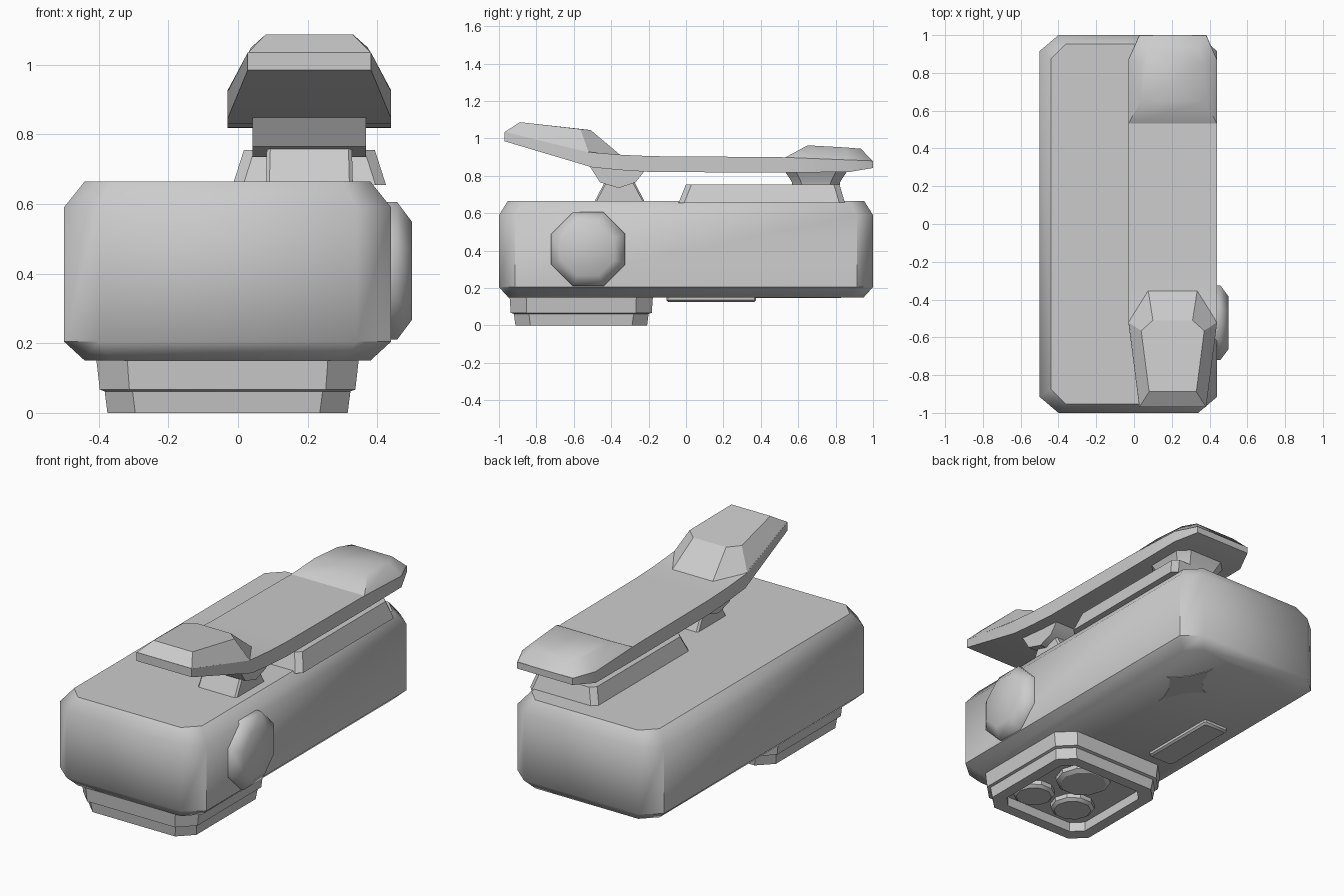
import bpy, bmesh, math

if "Cube" in bpy.data.objects:
    bpy.data.objects.remove(bpy.data.objects["Cube"])


def loft(name, rings, angle=35):
    """Skin a stack of equal-sized rings and cap both ends."""
    bm = bmesh.new()
    vs = [[bm.verts.new(p) for p in r] for r in rings]
    n = len(rings[0])
    for a, b in zip(vs, vs[1:]):
        for i in range(n):
            j = (i + 1) % n
            bm.faces.new((a[i], a[j], b[j], b[i]))
    bm.faces.new(vs[0][::-1])
    bm.faces.new(vs[-1])
    bmesh.ops.recalc_face_normals(bm, faces=bm.faces)
    me = bpy.data.meshes.new(name)
    bm.to_mesh(me)
    bm.free()
    ob = bpy.data.objects.new(name, me)
    bpy.context.collection.objects.link(ob)
    bpy.context.view_layer.objects.active = ob
    ob.select_set(True)
    bpy.ops.object.shade_smooth_by_angle(angle=math.radians(angle))
    ob.select_set(False)
    return ob


def octa(cx, cy, hx, hy, z, c, d=None):
    """Rectangle with cut corners."""
    d = c if d is None else d
    return [(cx + sx * a, cy + sy * b, z) for sx, sy, a, b in (
        (1, -1, hx, hy - d), (1, 1, hx, hy - d), (1, 1, hx - c, hy), (-1, 1, hx - c, hy),
        (-1, 1, hx, hy - d), (-1, -1, hx, hy - d), (-1, -1, hx - c, hy), (1, -1, hx - c, hy))]


def mirrored(cx, half):
    """Closed ring from (half width, y, z) points, mirrored about cx."""
    return [(cx + w, y, z) for w, y, z in half] + [(cx - w, y, z) for w, y, z in half[::-1]]


def circle(cx, cy, r, z, n=10):
    return [(cx + r * math.cos(math.tau * i / n), cy + r * math.sin(math.tau * i / n), z)
            for i in range(n)]


# Main body with chamfered edges
loft("body", [octa(-.03, 0, .41, .95, .15, .08), octa(-.03, 0, .47, 1, .205, .1, .085),
              octa(-.03, 0, .47, 1, .59, .1, .085), octa(-.03, 0, .41, .953, .665, .08)], 44)

# Stepped foot with recessed underside
X, Y = -.03, -.56
loft("foot", [octa(X, Y, .38, .385, .18, .09), octa(X, Y, .367, .377, .067, .085),
              octa(X, Y, .353, .36, .062, .08), octa(X, Y, .345, .352, 0, .08),
              octa(X, Y, .28, .287, 0, .06), octa(X, Y, .28, .287, .055, .06)])

# Round discs inside the foot
for i, (x, y, r) in enumerate(((.01, -.42, .15), (.13, -.7, .115), (-.13, -.68, .12))):
    loft(f"foot_disc_{i + 1}", [circle(x, y, r, .07), circle(x, y, r, .03),
                                circle(x, y, r * .85, .015)])

# Bottom strip and four-pointed mark
loft("bottom_strip", [octa(-.275, .135, .08, .24, .16, .01), octa(-.275, .135, .08, .24, .135, .01),
                      octa(-.275, .135, .07, .23, .125, .01)])
star = [(.13 + .14 * math.copysign(abs(math.cos(t)) ** 3, math.cos(t)),
         .6 + .23 * math.copysign(abs(math.sin(t)) ** 3, math.sin(t)))
        for t in (math.tau * i / 16 for i in range(16))]
loft("bottom_star", [[(x, y, z) for x, y in star] for z in (.155, .147)])

# Octagonal side button
loft("side_button", [[(x, -.523 + r * math.cos(a), .408 + r * math.sin(a))
                      for a in (math.tau * (i + .5) / 8 for i in range(8))]
                     for x, r in ((.42, .214), (.457, .214), (.5, .152))], 60)

# Raised plate under the lever
C = .205
loft("lever_plate", [octa(C, .405, .22, .445, .655, .03), octa(C, .41, .188, .41, .755, .03)])

# Front pivot: lower post and wedge
loft("pivot_post", [octa(C, -.355, .125, .138, .655, .01), octa(C, -.355, .122, .08, .765, .01)])
wedge = [(-.52, .86), (-.46, .765), (-.36, .735), (-.27, .765), (-.21, .84)]
loft("pivot_wedge", [[(x, y, z) for y, z in wedge] for x in (C - .163, C + .163)])

# Rear post
loft("rear_post", [octa(C, .695, .13, .125, .74, .05), octa(C, .695, .135, .13, .77, .05),
                   octa(C, .695, .17, .17, .83, .06)])

# Lever: sections of (y, half width, underside z, top z)
sections = [(-.97, .177, .985, 1.035), (-.5, .235, .845, .925), (-.34, .235, .83, .912),
            (-.18, .235, .82, .905), (.5, .235, .818, .9), (.87, .235, .82, .885),
            (1, .178, .842, .88)]
loft("lever", [[(C - w, y, a), (C + w, y, a), (C + w, y, b), (C - w, y, b)]
               for y, w, a, b in sections])

# Raised pads on both lever ends
loft("lever_front_pad", [
    mirrored(C, [(.177, -.97, 1.034), (.235, -.52, .926), (.13, -.35, .91)]),
    mirrored(C, [(.125, -.888, 1.087), (.167, -.565, 1.05), (.105, -.51, 1.045)])], 30)
loft("lever_rear_pad", [
    mirrored(C, [(.235, .53, .898), (.235, .87, .884), (.178, .998, .879)]),
    mirrored(C, [(.17, .65, .963), (.165, .85, .952), (.13, .935, .945)])], 50)
